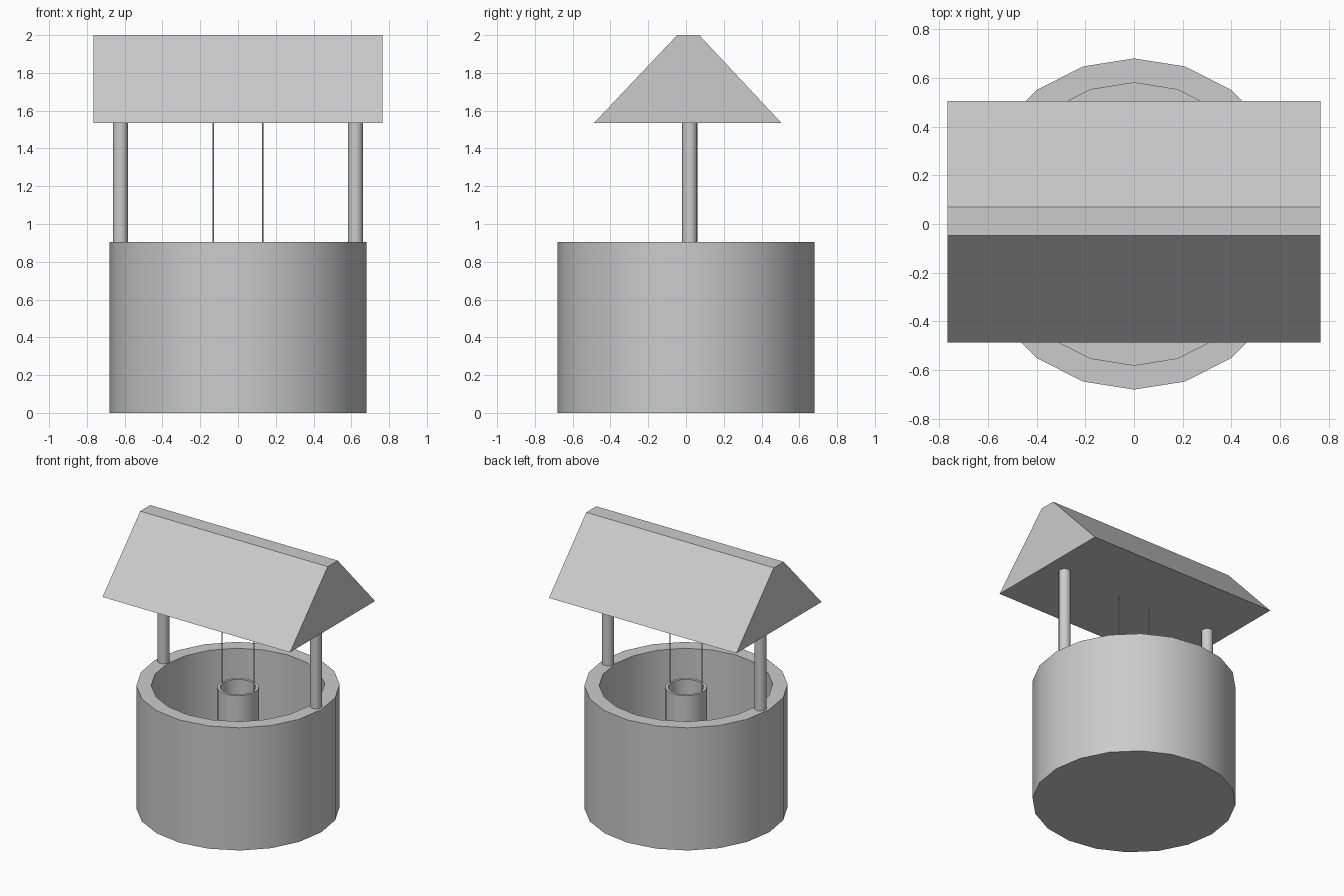
import bpy, math

if "Cube" in bpy.data.objects:
    bpy.data.objects.remove(bpy.data.objects["Cube"])


def make_object(name, verts, faces, smooth=False):
    mesh = bpy.data.meshes.new(name)
    mesh.from_pydata(verts, [], faces)
    obj = bpy.data.objects.new(name, mesh)
    bpy.context.collection.objects.link(obj)
    if smooth:
        bpy.ops.object.select_all(action='DESELECT')
        bpy.context.view_layer.objects.active = obj
        obj.select_set(True)
        bpy.ops.object.shade_smooth_by_angle(angle=math.radians(30))
    return obj


def lathe(name, profile, sides, x=0, y=0):
    """Revolve (radius, z) points around a vertical axis, capping both ends."""
    verts = [(x + r * math.cos(2 * math.pi * i / sides),
              y + r * math.sin(2 * math.pi * i / sides), z)
             for r, z in profile for i in range(sides)]
    faces = [list(reversed(range(sides)))]
    for k in range(len(profile) - 1):
        a, b = k * sides, (k + 1) * sides
        for i in range(sides):
            j = (i + 1) % sides
            faces.append([a + i, a + j, b + j, b + i])
    last = (len(profile) - 1) * sides
    faces.append(list(range(last, last + sides)))
    return make_object(name, verts, faces, smooth=True)


# Round well wall with an open shaft
lathe("well_wall", [(0.68, 0), (0.68, 0.905), (0.58, 0.905), (0.58, 0.08)], 20)

# Hollow bucket hanging in the shaft
lathe("bucket", [(0.14, 0.60), (0.14, 0.89), (0.12, 0.89), (0.12, 0.63)], 20)

# Posts and bucket ropes, one of each per side
for side, sign in (("left", -1), ("right", 1)):
    lathe(side + "_post", [(0.04, 0.90), (0.04, 1.535)], 16, sign * 0.622, 0.02)
    lathe(side + "_rope", [(0.004, 0.88), (0.004, 1.535)], 8, sign * 0.13, 0)

# Roof: flat-topped gable prism
section = [(-0.487, 1.535), (0.505, 1.535), (0.07, 2.0), (-0.047, 2.0)]
roof_verts = [(x, y, z) for x in (-0.765, 0.765) for y, z in section]
roof_faces = [(3, 2, 1, 0), (4, 5, 6, 7)]
roof_faces += [(i, (i + 1) % 4, (i + 1) % 4 + 4, i + 4) for i in range(4)]
make_object("roof", roof_verts, roof_faces)
